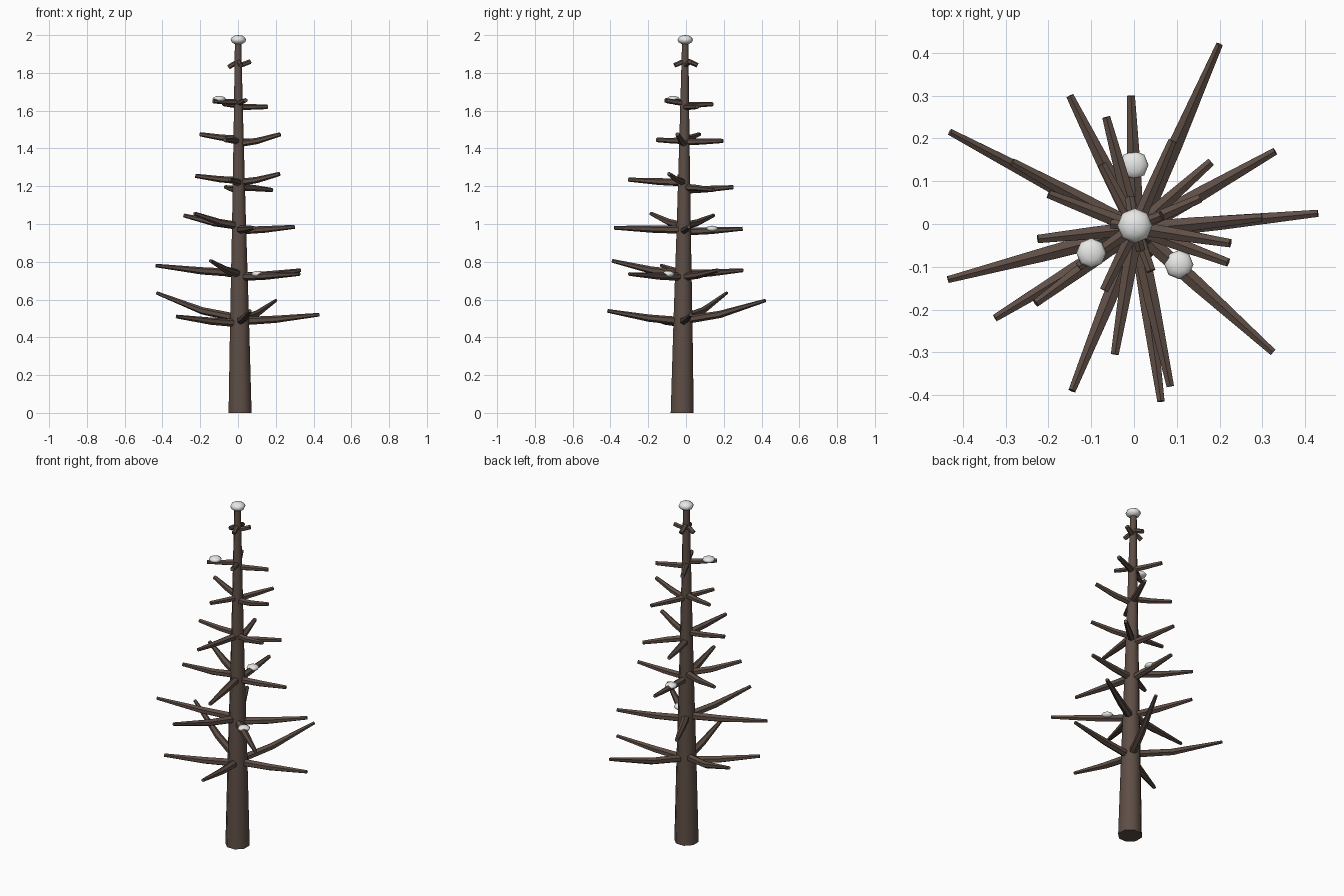
import bpy, bmesh, math
from mathutils import Vector

if "Cube" in bpy.data.objects:
    bpy.data.objects.remove(bpy.data.objects["Cube"])


def material(name, rgb):
    m = bpy.data.materials.new(name)
    m.diffuse_color = (*rgb, 1)
    m.use_nodes = True
    m.node_tree.nodes["Principled BSDF"].inputs["Base Color"].default_value = m.diffuse_color
    return m


BARK = material("dark_bark", (0.112, 0.076, 0.060))
SNOW = material("snow_white", (0.84, 0.84, 0.83))


def finish(bm, name, mat, angle=50):
    bmesh.ops.recalc_face_normals(bm, faces=bm.faces)
    me = bpy.data.meshes.new(name)
    bm.to_mesh(me)
    bm.free()
    ob = bpy.data.objects.new(name, me)
    bpy.context.collection.objects.link(ob)
    me.materials.append(mat)
    bpy.ops.object.select_all(action='DESELECT')
    bpy.context.view_layer.objects.active = ob
    ob.select_set(True)
    bpy.ops.object.shade_smooth_by_angle(angle=math.radians(angle))
    return ob


def tube(name, points, radii, sides, flat=False):
    """Tapered tube through points; flat keeps every ring horizontal."""
    bm = bmesh.new()
    pts = [Vector(p) for p in points]
    rings = []
    for i, (p, r) in enumerate(zip(pts, radii)):
        d = pts[min(i + 1, len(pts) - 1)] - pts[max(i - 1, 0)]
        side = Vector((1, 0, 0)) if flat else d.cross(Vector((0, 0, 1))).normalized()
        up = Vector((0, 1, 0)) if flat else side.cross(d).normalized()
        ring = []
        for k in range(sides):
            a = 2 * math.pi * (k + 0.5) / sides
            ring.append(bm.verts.new(p + r * (math.cos(a) * side + math.sin(a) * up)))
        rings.append(ring)
    for a, b in zip(rings, rings[1:]):
        for k in range(sides):
            j = (k + 1) % sides
            bm.faces.new((a[k], a[j], b[j], b[k]))
    bm.faces.new(rings[0])
    bm.faces.new(rings[-1])
    return finish(bm, name, BARK)


def trunk_centre(z):
    t = 1 - z / 2
    return Vector((0.011 * t, -0.004 - 0.016 * t, z))


# Trunk, slightly leaning and tapering
heights = [0, 0.5, 1.0, 1.5, 1.97]
tube("trunk", [trunk_centre(z) for z in heights],
     [0.066, 0.054, 0.040, 0.028, 0.018], 8, flat=True)

# Branch tiers: base height, then tip x, y, z
tiers = [
    [(0.49, 0.20, 0.42, 0.595), (0.50, -0.43, 0.215, 0.635), (0.475, -0.325, -0.22, 0.51),
     (0.485, 0.43, 0.025, 0.52), (0.485, 0.063, -0.415, 0.54)],
    [(0.72, 0.33, 0.17, 0.755), (0.72, 0.325, -0.30, 0.735), (0.735, -0.145, -0.39, 0.805),
     (0.74, -0.435, -0.13, 0.78), (0.735, -0.15, 0.30, 0.755)],
    [(0.97, 0.085, -0.38, 0.98), (0.96, -0.007, 0.30, 0.975), (0.99, -0.285, 0.145, 1.045),
     (0.965, 0.30, 0.015, 0.985), (0.99, -0.23, -0.185, 1.055)],
    [(1.22, -0.045, -0.305, 1.235), (1.18, -0.065, 0.25, 1.195), (1.23, -0.225, -0.035, 1.255),
     (1.22, 0.22, -0.09, 1.265), (1.195, 0.18, 0.145, 1.18)],
    [(1.45, -0.20, 0.07, 1.475), (1.425, 0.225, -0.045, 1.475), (1.435, 0.09, 0.195, 1.44),
     (1.44, -0.07, -0.155, 1.445)],
    [(1.645, -0.13, -0.10, 1.65), (1.62, 0.155, 0.06, 1.62), (1.63, -0.075, 0.14, 1.635),
     (1.64, 0.04, -0.11, 1.655)],
    [(1.84, 0.065, 0.02, 1.86), (1.865, -0.01, 0.06, 1.84), (1.855, -0.05, 0.0, 1.83),
     (1.86, 0.015, -0.06, 1.84)],
]
for n, tier in enumerate(tiers, 1):
    for k, (z, *tip) in enumerate(tier, 1):
        start, tip = trunk_centre(z), Vector(tip)
        mid = start.lerp(tip, 0.45)
        mid.z = z + 0.3 * (tip.z - z)
        long = (tip - start).length
        r = min(0.022, 0.013 + 0.025 * long)
        tube(f"branch_{n}_{k}", [start, mid, tip],
             [r, r * 0.88, 0.013 - 0.008 * long], 6)

# Snow clumps: centre, radius, half height
clumps = [
    ((0.002, -0.004, 1.975), 0.041, 0.025), ((-0.10, -0.068, 1.662), 0.035, 0.016),
    ((0.0, 0.138, 0.975), 0.034, 0.016), ((0.105, -0.095, 0.735), 0.034, 0.017),
]
for n, (c, r, h) in enumerate(clumps, 1):
    bm = bmesh.new()
    bmesh.ops.create_uvsphere(bm, u_segments=8, v_segments=6, radius=1)
    for v in bm.verts:
        v.co = Vector(c) + Vector((v.co.x * r, v.co.y * r, v.co.z * h))
    finish(bm, f"snow_clump_{n}", SNOW, 60)
